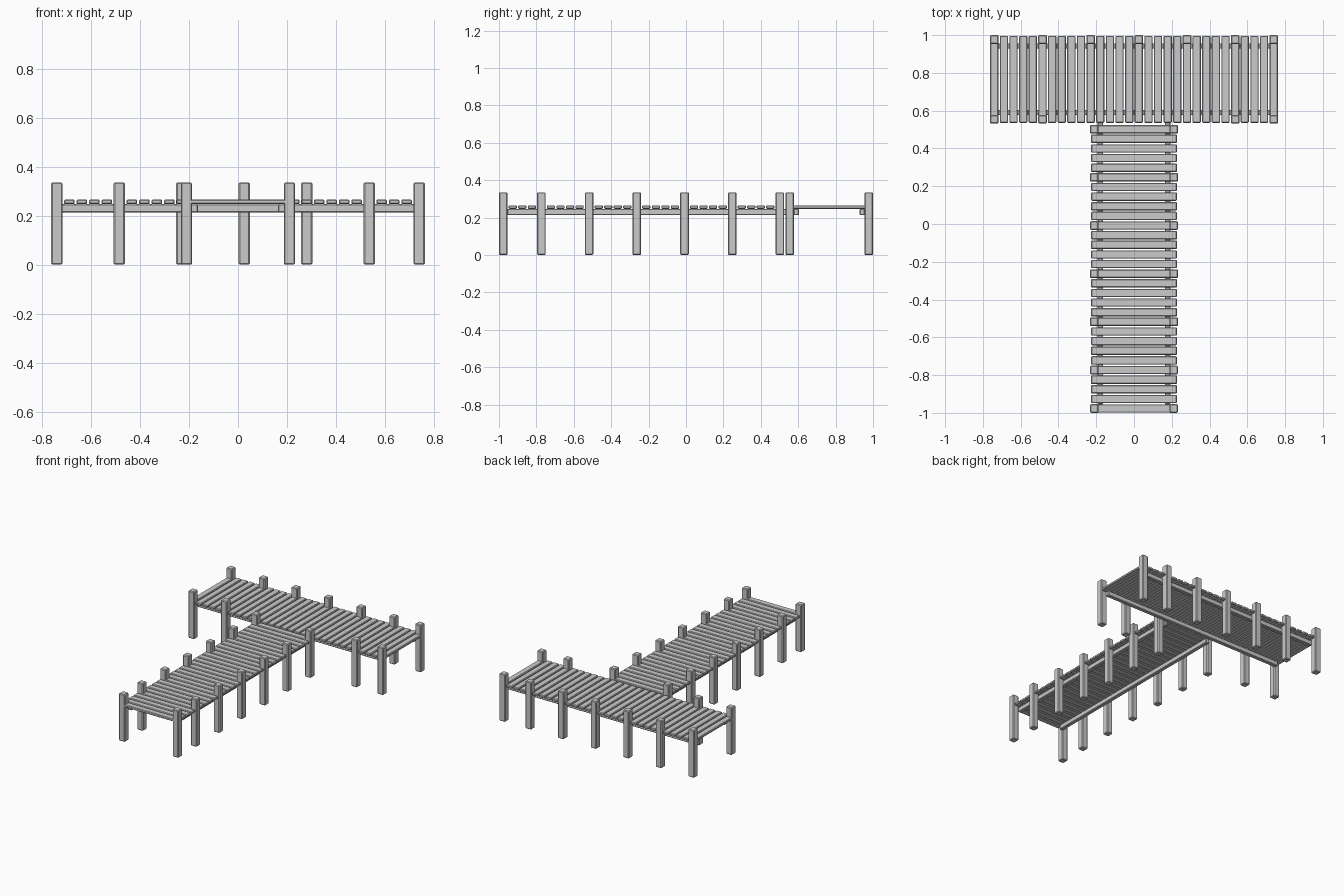
import bpy, bmesh

if "Cube" in bpy.data.objects:
    bpy.data.objects.remove(bpy.data.objects["Cube"])

POST = 0.046      # post thickness
TOP = 0.335       # post height
HALF = 0.21       # post offset from each deck's centre line
PITCH = 0.051     # plank spacing
COUNT = 30        # planks per deck
POST_STEPS = [0, 4, 9, 14, 19, 24, 29]   # planks that carry posts


def box(name, centre, size, bevel=0.004):
    """Box with lightly chamfered edges."""
    bm = bmesh.new()
    bmesh.ops.create_cube(bm, size=1)
    for v in bm.verts:
        v.co = [v.co[k] * size[k] for k in range(3)]
    bmesh.ops.bevel(bm, geom=bm.edges[:], offset=bevel, segments=1,
                    affect='EDGES', profile=0.5)
    mesh = bpy.data.meshes.new(name)
    bm.to_mesh(mesh)
    bm.free()
    obj = bpy.data.objects.new(name, mesh)
    obj.location = centre
    bpy.context.collection.objects.link(obj)
    return obj


def post(name, x, y):
    box(name, (x, y, TOP / 2), (POST, POST, TOP), 0.005)


# Walkway: planks across x, stepping along y
walk_start = -0.977
for i in range(COUNT):
    box("walkway_plank", (0, walk_start + i * PITCH, 0.256), (0.455, 0.044, 0.018))
for side in (-1, 1):
    box("walkway_beam", (side * 0.178, -0.208, 0.23), (0.028, 1.495, 0.034))
    for i in POST_STEPS:
        post("walkway_post", side * HALF, walk_start + i * PITCH)

# Head platform: planks along y, stepping along x
head_y = 0.766
head_start = -PITCH * (COUNT - 1) / 2
for i in range(COUNT):
    box("platform_plank", (head_start + i * PITCH, head_y, 0.256), (0.044, 0.46, 0.018))
for side in (-1, 1):
    box("platform_beam", (0, head_y + side * 0.176, 0.23), (1.45, 0.028, 0.034))

# Platform posts: full row at the back, front row open at the walkway
steps = [0, 5, 10, 15, 20, 25, 29]
for i in steps:
    x = head_start + i * PITCH
    post("platform_back_post", x, head_y + 0.211)
    if abs(x) > 0.4:
        post("platform_front_post", x, head_y - 0.211)
